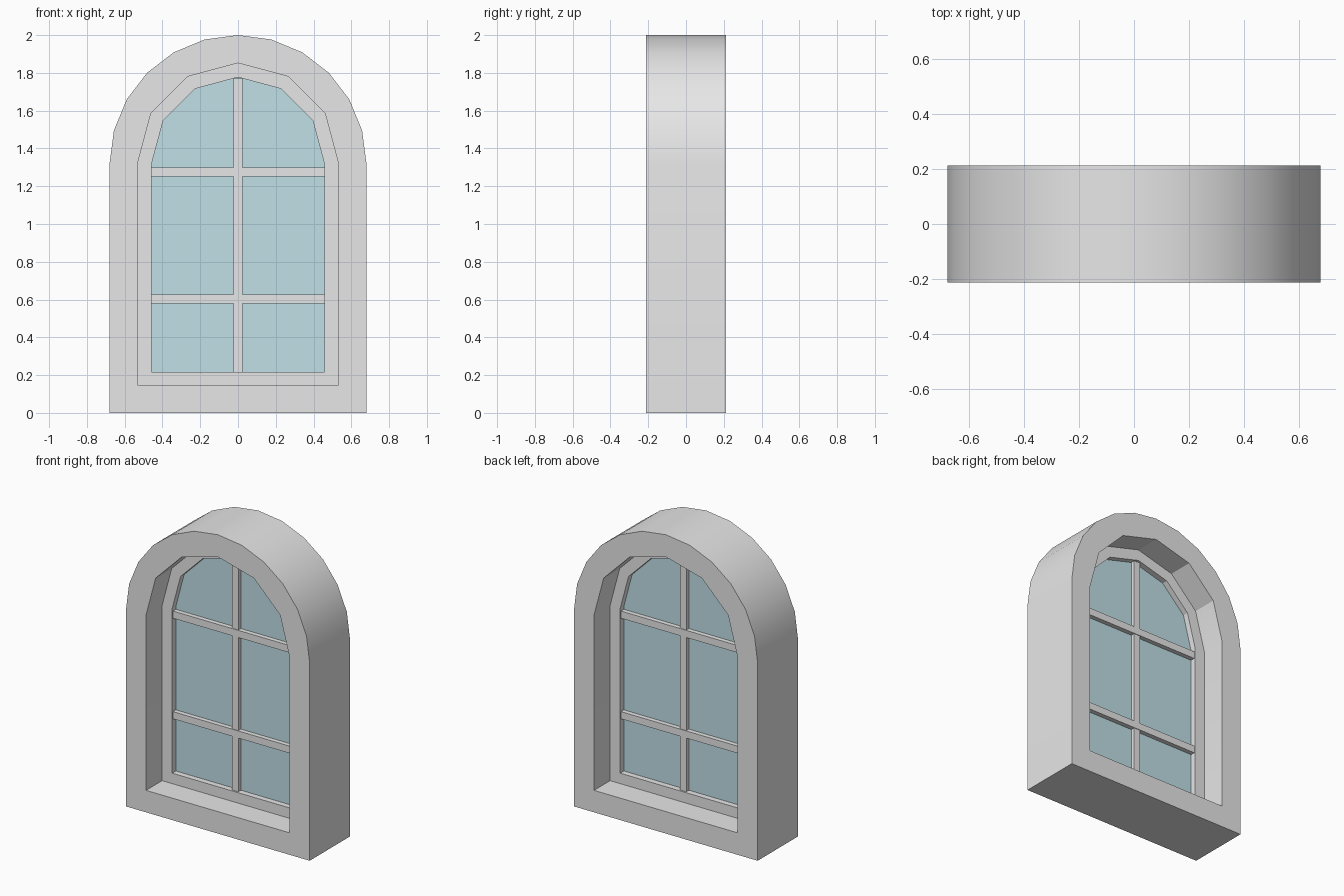
import bpy, bmesh, math

cube = bpy.data.objects.get("Cube")
if cube:
    bpy.data.objects.remove(cube, do_unlink=True)

SPRING = 1.32  # height where the arch starts


def material(name, rgb):
    m = bpy.data.materials.new(name)
    m.use_nodes = True
    m.diffuse_color = (*rgb, 1)
    m.node_tree.nodes["Principled BSDF"].inputs["Base Color"].default_value = (*rgb, 1)
    return m


grey = material("grey stone", (0.8, 0.8, 0.8))
blue = material("pale blue glass", (0.6, 0.85, 0.91))


def arch(radius, bottom, segments):
    """Closed outline: two bottom corners and a half circle."""
    pts = [(-radius, bottom), (radius, bottom)]
    for i in range(segments + 1):
        a = math.pi * i / segments
        pts.append((radius * math.cos(a), SPRING + radius * math.sin(a)))
    return pts


def finish(name, bm, mat):
    bmesh.ops.recalc_face_normals(bm, faces=bm.faces[:])
    mesh = bpy.data.meshes.new(name)
    bm.to_mesh(mesh)
    bm.free()
    mesh.materials.append(mat)
    ob = bpy.data.objects.new(name, mesh)
    bpy.context.collection.objects.link(ob)
    bpy.ops.object.select_all(action="DESELECT")
    ob.select_set(True)
    bpy.context.view_layer.objects.active = ob
    bpy.ops.object.shade_smooth_by_angle(angle=math.radians(20))
    return ob


def panel(name, loops, half_depth, mat):
    """Fill the outline (with an optional hole) and extrude it front to back."""
    bm = bmesh.new()
    edges = []
    for loop in loops:
        vs = [bm.verts.new((x, -half_depth, z)) for x, z in loop]
        edges += [bm.edges.new((vs[i - 1], vs[i])) for i in range(len(vs))]
    bmesh.ops.triangle_fill(bm, edges=edges, use_beauty=True)
    bmesh.ops.dissolve_limit(bm, angle_limit=0.01, verts=[], edges=bm.edges[:])
    geo = bmesh.ops.extrude_face_region(bm, geom=bm.faces[:], use_keep_orig=True)
    top = [v for v in geo["geom"] if isinstance(v, bmesh.types.BMVert)]
    bmesh.ops.translate(bm, verts=top, vec=(0, 2 * half_depth, 0))
    return finish(name, bm, mat)


def box(name, size, z, mat):
    bm = bmesh.new()
    bmesh.ops.create_cube(bm, size=1)
    bmesh.ops.scale(bm, vec=size, verts=bm.verts[:])
    bmesh.ops.translate(bm, vec=(0, 0, z), verts=bm.verts[:])
    return finish(name, bm, mat)


# Thick surround, slim sash frame and glass
opening = arch(0.532, 0.147, 6)
sash_hole = arch(0.457, 0.217, 6)
panel("surround", [arch(0.68, 0, 12), opening], 0.213, grey)
panel("sash_frame", [opening, sash_hole], 0.043, grey)
panel("glass", [sash_hole], 0.004, blue)

# Glazing bars
box("upright_bar", (0.048, 0.062, 1.555), 0.994, grey)
for name, z in (("upper_crossbar", 1.275), ("lower_crossbar", 0.602)):
    box(name, (0.914, 0.07, 0.048), z, grey)
